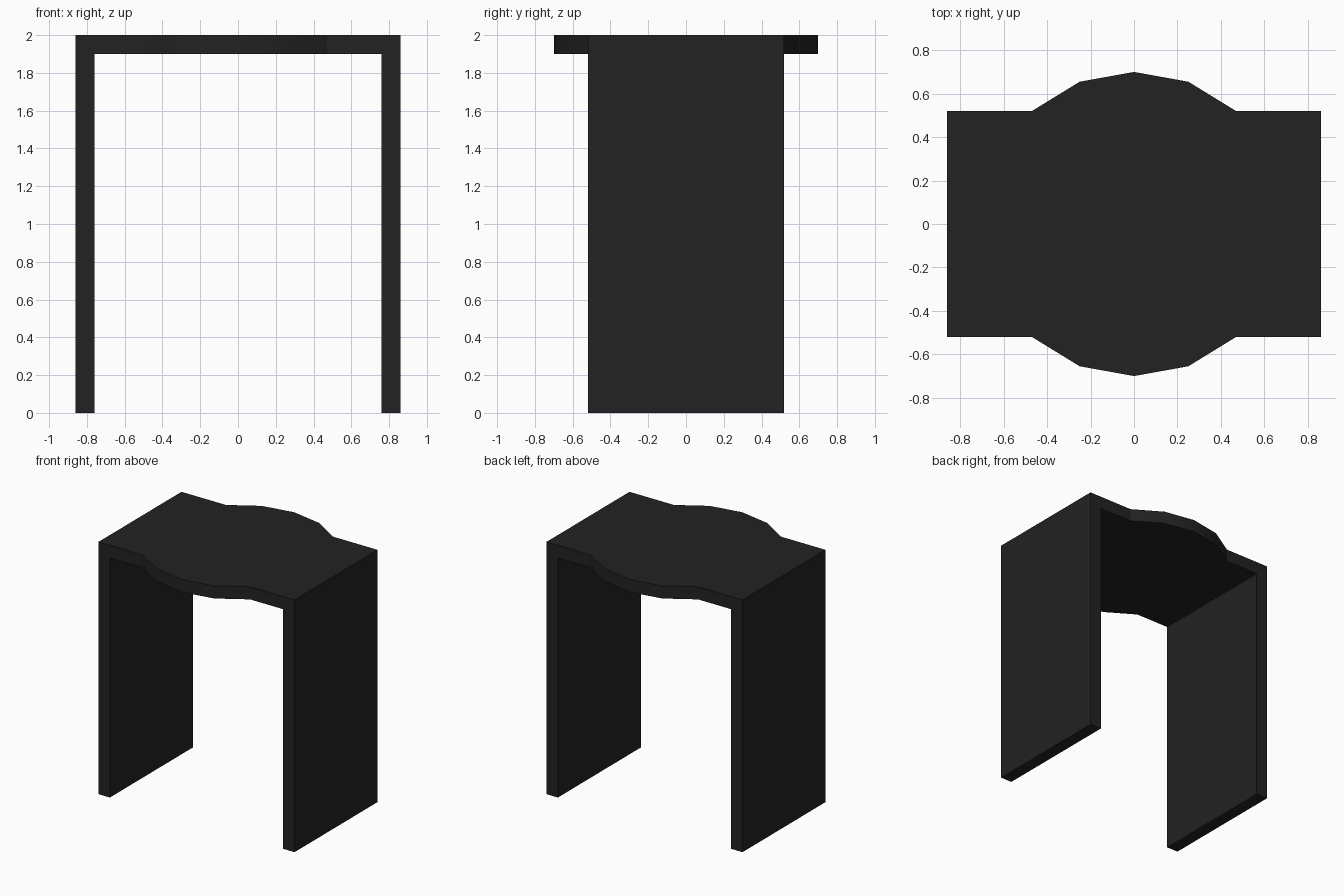
import bpy, bmesh, math

default = bpy.data.objects.get("Cube")
if default:
    bpy.data.objects.remove(default, do_unlink=True)

# One matte black finish
black = bpy.data.materials.new("matte_black")
black.use_nodes = True
colour = (0.016, 0.016, 0.016, 1)
black.diffuse_color = colour
black.node_tree.nodes["Principled BSDF"].inputs["Base Color"].default_value = colour

HALF_W, HALF_D, HEIGHT, THICK = 0.86, 0.52, 2.0, 0.10


def extruded(name, outline, z0, z1):
    """Extrude a flat xy outline from z0 up to z1."""
    bm = bmesh.new()
    face = bm.faces.new([bm.verts.new((x, y, z0)) for x, y in outline])
    res = bmesh.ops.extrude_face_region(bm, geom=[face])
    top = [v for v in res["geom"] if isinstance(v, bmesh.types.BMVert)]
    bmesh.ops.translate(bm, verts=top, vec=(0, 0, z1 - z0))
    bmesh.ops.recalc_face_normals(bm, faces=bm.faces)
    mesh = bpy.data.meshes.new(name)
    bm.to_mesh(mesh)
    bm.free()
    mesh.materials.append(black)
    obj = bpy.data.objects.new(name, mesh)
    bpy.context.collection.objects.link(obj)
    return obj


# Table top with a faceted bulge on the front and back edges
quarter = [(HALF_W, HALF_D), (0.47, HALF_D), (0.25, 0.655)]
back = quarter + [(0, 0.70)] + [(-x, y) for x, y in reversed(quarter)]
front = [(-x, -y) for x, y in back]
top = extruded("table_top", back + front, HEIGHT - THICK, HEIGHT)

# Smooth the bulge edges, keeping the corners sharp
bpy.ops.object.select_all(action="DESELECT")
top.select_set(True)
bpy.context.view_layer.objects.active = top
bpy.ops.object.shade_smooth_by_angle(angle=math.radians(30))

# Side panels that carry the top
for name, side in (("left_panel", 1), ("right_panel", -1)):
    outer, inner = side * HALF_W, side * (HALF_W - THICK)
    extruded(name, [(outer, -HALF_D), (outer, HALF_D), (inner, HALF_D), (inner, -HALF_D)],
             0, HEIGHT - THICK)
